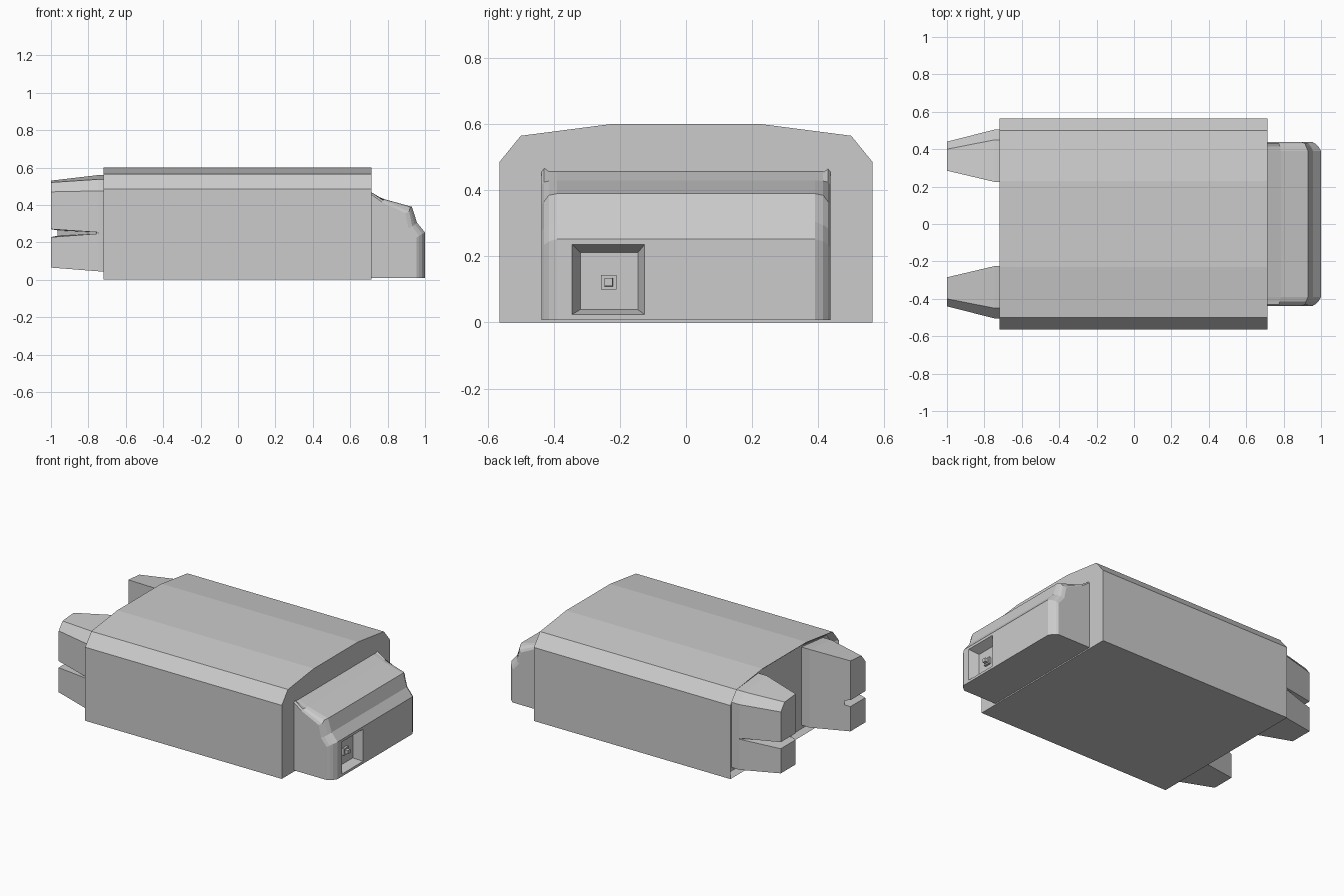
import bpy, bmesh

if "Cube" in bpy.data.objects:
    bpy.data.objects.remove(bpy.data.objects["Cube"])


def loft(name, rings):
    """Skin a list of equal-length closed rings and cap both ends."""
    bm = bmesh.new()
    loops = [[bm.verts.new(p) for p in ring] for ring in rings]
    n = len(loops[0])
    for a, b in zip(loops, loops[1:]):
        for i in range(n):
            j = (i + 1) % n
            bm.faces.new((a[i], a[j], b[j], b[i]))
    bm.faces.new(loops[0])
    bm.faces.new(loops[-1])
    bmesh.ops.recalc_face_normals(bm, faces=bm.faces)
    me = bpy.data.meshes.new(name)
    bm.to_mesh(me)
    bm.free()
    ob = bpy.data.objects.new(name, me)
    bpy.context.collection.objects.link(ob)
    return ob


def cut(ob, cutter):
    """Subtract the cutter from ob and delete the cutter."""
    cutter.hide_render = True
    mod = ob.modifiers.new("cut", 'BOOLEAN')
    mod.operation = 'DIFFERENCE'
    mod.solver = 'EXACT'
    mod.object = cutter
    bpy.context.view_layer.objects.active = ob
    bpy.ops.object.modifier_apply(modifier=mod.name)
    bpy.data.objects.remove(cutter)


def square(x, y, z, hy, hz):
    return [(x, y - hy, z - hz), (x, y + hy, z - hz),
            (x, y + hy, z + hz), (x, y - hy, z + hz)]


# Main hull: faceted cross-section with a recessed rear panel
half = [(0.565, 0.0), (0.565, 0.485), (0.5, 0.565), (0.23, 0.6)]
section = half + [(-y, z) for y, z in reversed(half)]
hull = loft("hull", [[(x, y, z) for y, z in section] for x in (-0.72, 0.715)])
bm = bmesh.new()
bm.from_mesh(hull.data)
rear = [f for f in bm.faces if f.calc_center_median().x < -0.71]
bmesh.ops.inset_region(bm, faces=rear, thickness=0.03)
bmesh.ops.translate(bm, verts=rear[0].verts, vec=(0.035, 0, 0))
bm.to_mesh(hull.data)
bm.free()


# Rear prongs: tapered, chamfered, with a slanted horizontal slit
def prong_ring(x, s, inner, outer, bottom, side_z, cham, cham_z, top):
    return [(x, s * y, z) for y, z in (
        (inner, bottom), (outer, bottom), (outer, side_z),
        (cham, cham_z), (inner, top))]


for s, label in ((-1, "right"), (1, "left")):
    root = (s, 0.225, 0.505, 0.045, 0.475, 0.45, 0.537, 0.56)
    tip = (s, 0.285, 0.44, 0.065, 0.47, 0.40, 0.52, 0.53)
    prong = loft("rear_prong_" + label, [
        prong_ring(-0.68, *root), prong_ring(-0.745, *root),
        prong_ring(-1.0, *tip)])
    slit = loft("slit_cutter", [
        [(-1.02, s * 0.27, 0.224), (-1.02, s * 0.27, 0.272),
         (-0.97, s * 0.27, 0.264), (-0.97, s * 0.27, 0.234)],
        [(-1.02, s * 0.51, 0.224), (-1.02, s * 0.51, 0.272),
         (-0.74, s * 0.51, 0.253), (-0.74, s * 0.51, 0.247)]])
    cut(prong, slit)

# Front nose: sloped profile with stepped, set-back cheeks
mid = [(0.70, 0.008), (0.70, 0.463), (0.785, 0.43), (0.93, 0.39),
       (0.957, 0.305), (1.0, 0.253), (1.0, 0.008)]
step = [(0.70, 0.008), (0.70, 0.463), (0.78, 0.428), (0.92, 0.385),
        (0.945, 0.295), (0.985, 0.245), (0.985, 0.008)]
cheek_top = [(0.70, 0.008), (0.70, 0.475), (0.775, 0.425), (0.915, 0.365),
             (0.932, 0.285), (0.968, 0.235), (0.968, 0.008)]
cheek = [(0.70, 0.008), (0.70, 0.465), (0.77, 0.415), (0.895, 0.355),
         (0.912, 0.275), (0.955, 0.225), (0.955, 0.008)]
side = [(0.39, mid), (0.415, step), (0.43, cheek_top), (0.438, cheek)]
layers = [(-y, p) for y, p in reversed(side)] + side
nose = loft("front_nose", [[(x, y, z) for x, z in p] for y, p in layers])

# Square window sunk in the nose, with a small stud in it
cut(nose, loft("window_cutter", [
    square(1.03, -0.235, 0.13, 0.11, 0.106),
    square(1.0, -0.235, 0.13, 0.11, 0.106),
    square(0.94, -0.233, 0.125, 0.087, 0.086)]))
loft("window_stud", [
    square(0.93, -0.234, 0.122, 0.023, 0.022),
    square(0.955, -0.234, 0.122, 0.023, 0.022),
    square(0.955, -0.234, 0.122, 0.013, 0.013),
    square(0.975, -0.234, 0.122, 0.012, 0.012)])
